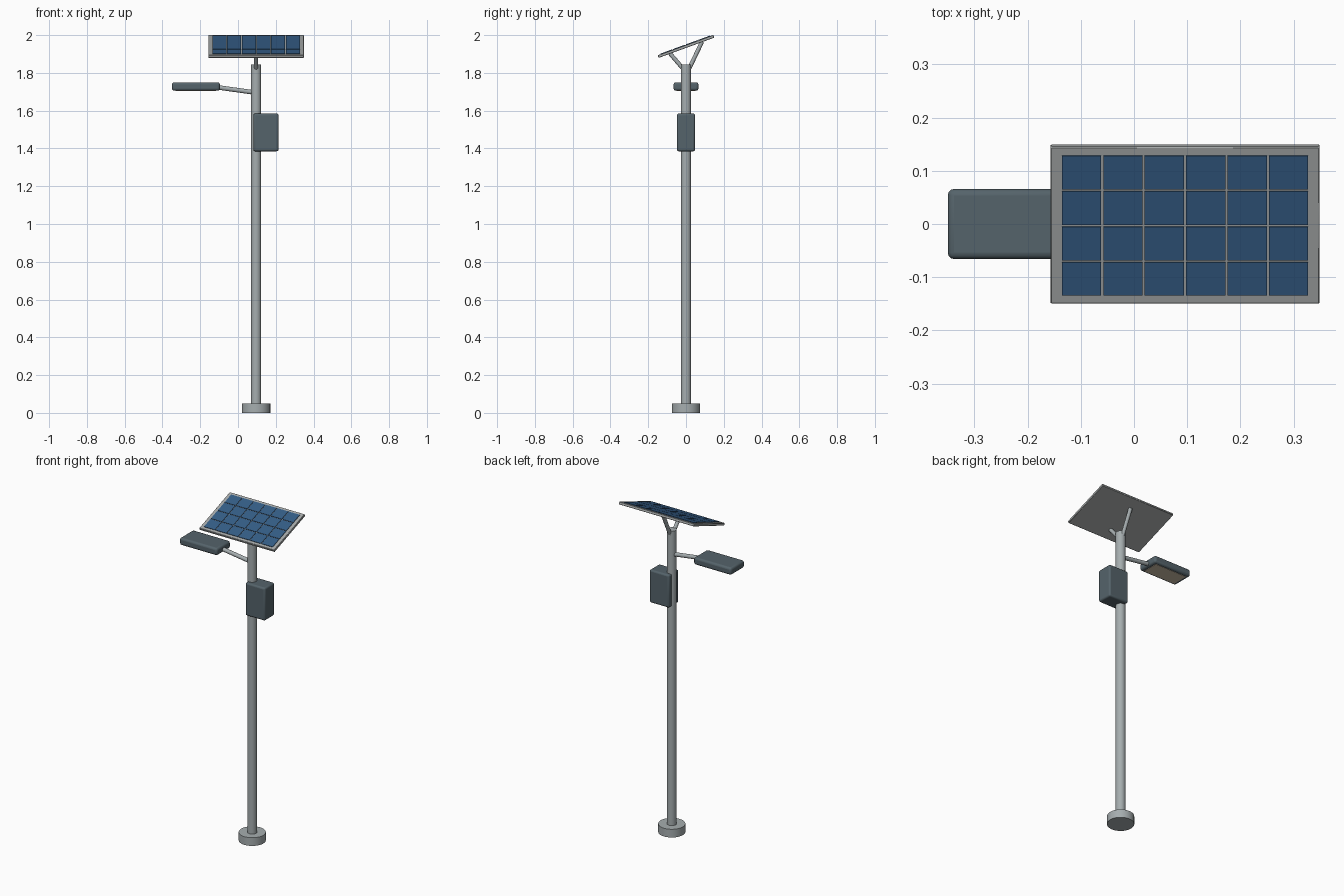
import bpy
import math
from mathutils import Vector, Matrix

cube = bpy.data.objects.get("Cube")
if cube:
    bpy.data.objects.remove(cube, do_unlink=True)


def material(name, rgb):
    m = bpy.data.materials.new(name)
    m.use_nodes = True
    m.diffuse_color = (*rgb, 1)
    m.node_tree.nodes["Principled BSDF"].inputs["Base Color"].default_value = (*rgb, 1)
    return m


STEEL = material("galvanised steel", (0.38, 0.42, 0.43))
FRAME = material("frame grey", (0.38, 0.40, 0.40))
DARK = material("dark housing", (0.09, 0.125, 0.145))
BLUE = material("solar blue", (0.035, 0.11, 0.24))
LENS = material("warm lens", (0.62, 0.53, 0.40))


def finish(name, mat):
    o = bpy.context.object
    o.name = name
    o.data.materials.append(mat)
    return o


def rod(name, a, b, radius, mat, sides=24):
    """Cylinder running between two points."""
    a, b = Vector(a), Vector(b)
    d = b - a
    bpy.ops.mesh.primitive_cylinder_add(
        vertices=sides, radius=radius, depth=d.length, location=(a + b) / 2,
        rotation=d.to_track_quat('Z', 'Y').to_euler())
    o = finish(name, mat)
    bpy.ops.object.shade_smooth_by_angle(angle=math.radians(40))
    return o


def box(name, centre, size, mat, bevel=0.0, segments=3, tilt=None):
    """Box with optional rounded edges, placed by an optional tilt matrix."""
    bpy.ops.mesh.primitive_cube_add(size=1)
    o = finish(name, mat)
    o.data.transform(Matrix.Diagonal((*size, 1)))
    place = Matrix.Translation(centre)
    o.matrix_world = tilt @ place if tilt else place
    if bevel:
        mod = o.modifiers.new("rounding", 'BEVEL')
        mod.width, mod.segments = bevel, segments
        bpy.ops.object.shade_smooth_by_angle(angle=math.radians(40))
    return o


X = 0.096  # pole axis

# Footing and pole
rod("base", (X, 0, 0), (X, 0, 0.05), 0.075, STEEL, 48)
rod("pole", (X, 0, 0.04), (X, 0, 1.845), 0.027, STEEL, 32)

# Control cabinet on the pole's left side
box("battery_box", (0.148, 0, 1.485), (0.133, 0.096, 0.2), DARK, 0.01)

# Lamp arm, head and lens
rod("lamp_arm", (X, 0, 1.695), (-0.12, 0, 1.725), 0.012, STEEL)
box("lamp_head", (-0.223, 0, 1.728), (0.254, 0.132, 0.044), DARK, 0.012)
box("lamp_lens", (-0.223, 0, 1.7065), (0.215, 0.1, 0.005), LENS)

# Struts carrying the panel
rod("front_strut", (X, -0.018, 1.825), (X, -0.085, 1.903), 0.011, STEEL)
rod("back_strut", (X, 0.018, 1.825), (X, 0.085, 1.965), 0.011, STEEL)

# Tilted panel with its grid of cells
TILT = Matrix.Translation((X, 0, 1.94)) @ Matrix.Rotation(math.radians(20), 4, 'X')
THICK = 0.015
box("panel_frame", (0, 0, 0), (0.506, 0.314, THICK), FRAME, 0.002, 1, TILT)
COLS, ROWS, PX, PY, GAP = 6, 4, 0.0778, 0.0708, 0.004
for c in range(COLS):
    for r in range(ROWS):
        x = (c - (COLS - 1) / 2) * PX
        y = (r - (ROWS - 1) / 2) * PY
        box(f"solar_cell_{c + 1}_{r + 1}", (x, y, THICK / 2 + 0.001),
            (PX - GAP, PY - GAP, 0.004), BLUE, tilt=TILT)
